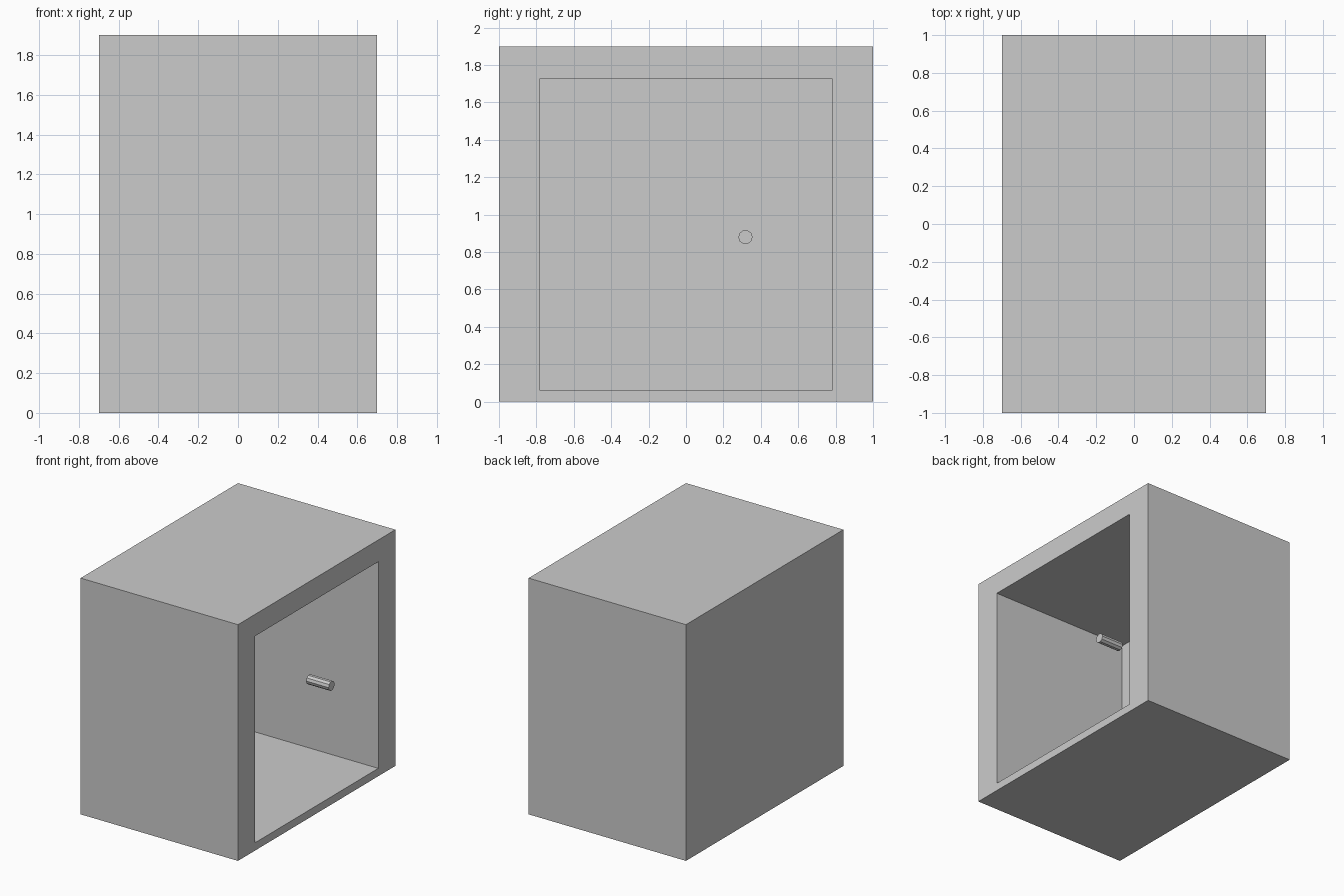
import bpy, bmesh
from math import pi
from mathutils import Matrix, Vector

default = bpy.data.objects.get("Cube")
if default:
    bpy.data.objects.remove(default)

grey = bpy.data.materials.new("light grey")
grey.use_nodes = True
colour = (0.6, 0.6, 0.6, 1)
grey.diffuse_color = colour
grey.node_tree.nodes["Principled BSDF"].inputs["Base Color"].default_value = colour


def add_object(name, bm):
    bmesh.ops.recalc_face_normals(bm, faces=bm.faces)
    mesh = bpy.data.meshes.new(name)
    bm.to_mesh(mesh)
    bm.free()
    mesh.materials.append(grey)
    obj = bpy.data.objects.new(name, mesh)
    bpy.context.collection.objects.link(obj)
    return obj


# Cabinet: a box whose left side is inset and pushed in as a deep recess
width, depth, height = 1.4, 2.0, 1.9
bm = bmesh.new()
bmesh.ops.create_cube(bm, size=1)
bmesh.ops.scale(bm, vec=(width, depth, height), verts=bm.verts)
bmesh.ops.translate(bm, vec=(0, 0, height / 2), verts=bm.verts)
side = max(bm.faces, key=lambda f: f.calc_center_median().x)
bmesh.ops.inset_individual(bm, faces=[side], thickness=0.1)
for v in side.verts:
    v.co.y = 0.783 if v.co.y > 0 else -0.783
    v.co.z = 1.725 if v.co.z > height / 2 else 0.063
recess = bmesh.ops.extrude_discrete_faces(bm, faces=[side])["faces"][0]
bmesh.ops.translate(bm, vec=(-1.24, 0, 0), verts=recess.verts)
add_object("cabinet", bm)

# Handle: a short peg standing in the opening
bm = bmesh.new()
bmesh.ops.create_cone(bm, cap_ends=True, segments=10, radius1=0.038,
                      radius2=0.038, depth=0.2,
                      matrix=Matrix.Rotation(pi / 2, 4, 'Y'))
bmesh.ops.translate(bm, vec=Vector((0.51, 0.318, 0.88)), verts=bm.verts)
add_object("handle", bm)
